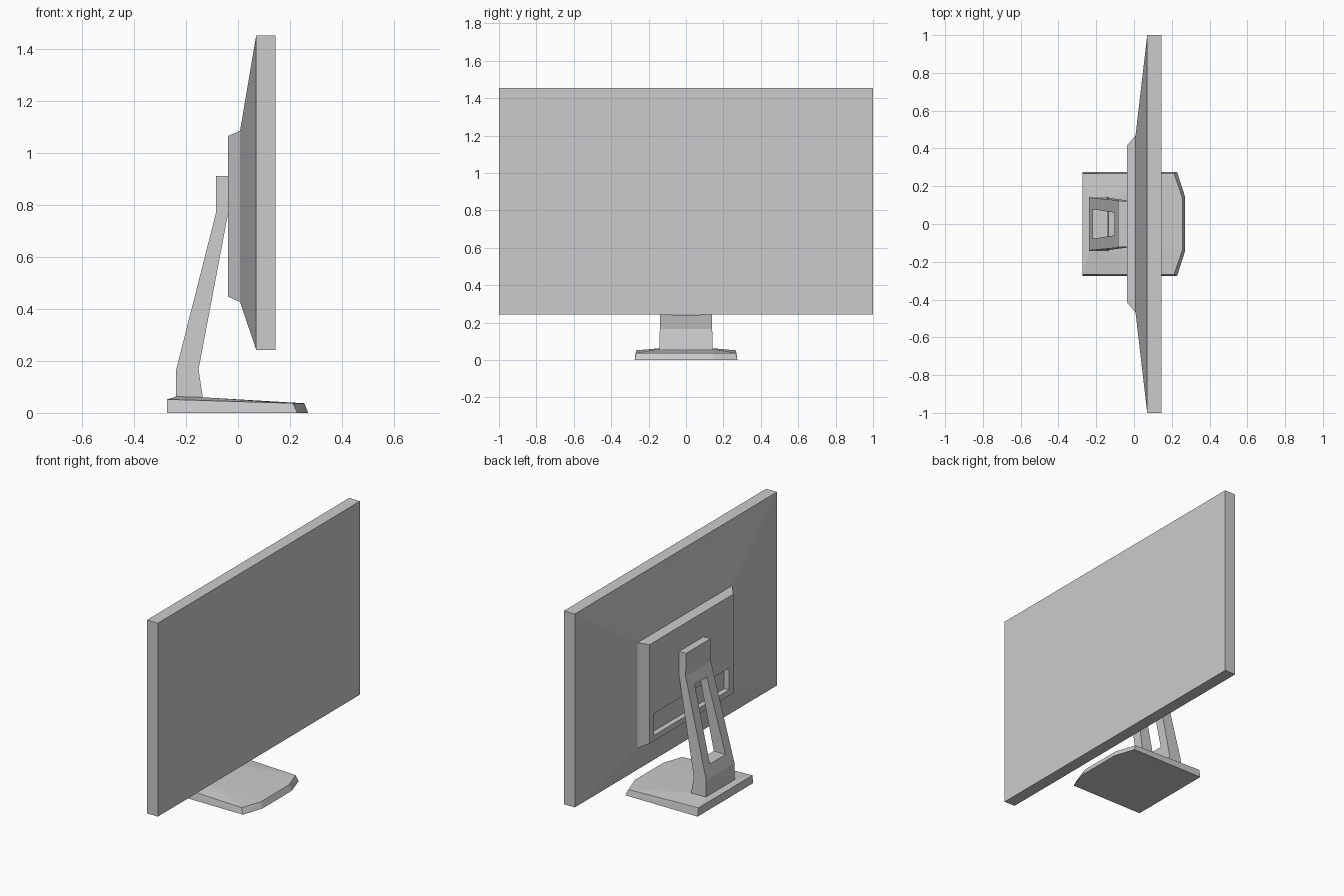
import bpy
import bmesh

cube = bpy.data.objects.get("Cube")
if cube:
    bpy.data.objects.remove(cube, do_unlink=True)

grey = bpy.data.materials.new("light_grey")
grey.use_nodes = True
grey.diffuse_color = (0.6, 0.6, 0.6, 1)
grey.node_tree.nodes["Principled BSDF"].inputs["Base Color"].default_value = (0.6, 0.6, 0.6, 1)


def finish(name, bm):
    bmesh.ops.recalc_face_normals(bm, faces=bm.faces)
    mesh = bpy.data.meshes.new(name)
    bm.to_mesh(mesh)
    bm.free()
    mesh.materials.append(grey)
    obj = bpy.data.objects.new(name, mesh)
    bpy.context.collection.objects.link(obj)
    return obj


def loft(name, rings):
    """Skin a row of four-point rings and cap both ends."""
    bm = bmesh.new()
    loops = [[bm.verts.new(p) for p in ring] for ring in rings]
    for a, b in zip(loops, loops[1:]):
        for i in range(4):
            j = (i + 1) % 4
            bm.faces.new((a[i], a[j], b[j], b[i]))
    bm.faces.new(loops[0])
    bm.faces.new(loops[-1])
    return finish(name, bm)


def upright(x, y, z0, z1):
    return [(x, -y, z0), (x, y, z0), (x, y, z1), (x, -y, z1)]


def level(z, x0, x1, y):
    return [(x0, -y, z), (x1, -y, z), (x1, y, z), (x0, y, z)]


# Screen slab, tapered back, raised pad and port recess in one skin
loft("screen", [
    upright(0.145, 1.0, 0.243, 1.454),
    upright(0.07, 1.0, 0.243, 1.454),
    upright(0.008, 0.468, 0.427, 1.087),
    upright(-0.038, 0.414, 0.448, 1.067),
    upright(-0.038, 0.37, 0.483, 0.62),
    upright(-0.005, 0.37, 0.483, 0.62),
])

# Leaning stand with a tapered window cut straight through
stand = loft("stand", [
    level(0.05, -0.238, -0.134, 0.143),
    level(0.167, -0.238, -0.152, 0.14),
    level(0.77, -0.085, -0.038, 0.125),
    level(0.913, -0.085, -0.038, 0.121),
])
cutter = loft("window_cutter", [
    level(0.24, -0.5, 0.2, 0.078),
    level(0.7, -0.5, 0.2, 0.06),
])
cutter.hide_render = True
cut = stand.modifiers.new("window", "BOOLEAN")
cut.operation = "DIFFERENCE"
cut.solver = "EXACT"
cut.object = cutter
bpy.context.view_layer.objects.active = stand
bpy.ops.object.modifier_apply(modifier=cut.name)
bpy.data.objects.remove(cutter, do_unlink=True)

# Wedge base with clipped front corners and a slight crown under the stand
half = [
    (-0.273, 0.275, 0), (0.228, 0.275, 0), (0.27, 0.145, 0),
    (-0.273, 0.267, 0.052), (0.212, 0.267, 0.037), (0.256, 0.14, 0.037),
    (-0.238, 0.143, 0.063), (-0.134, 0.143, 0.06),
]
bm = bmesh.new()
for x, y, z in half:
    for side in (1, -1):
        bm.verts.new((x, side * y, z))
bmesh.ops.convex_hull(bm, input=bm.verts)
bmesh.ops.dissolve_limit(bm, angle_limit=0.01, verts=bm.verts, edges=bm.edges)
finish("base", bm)
